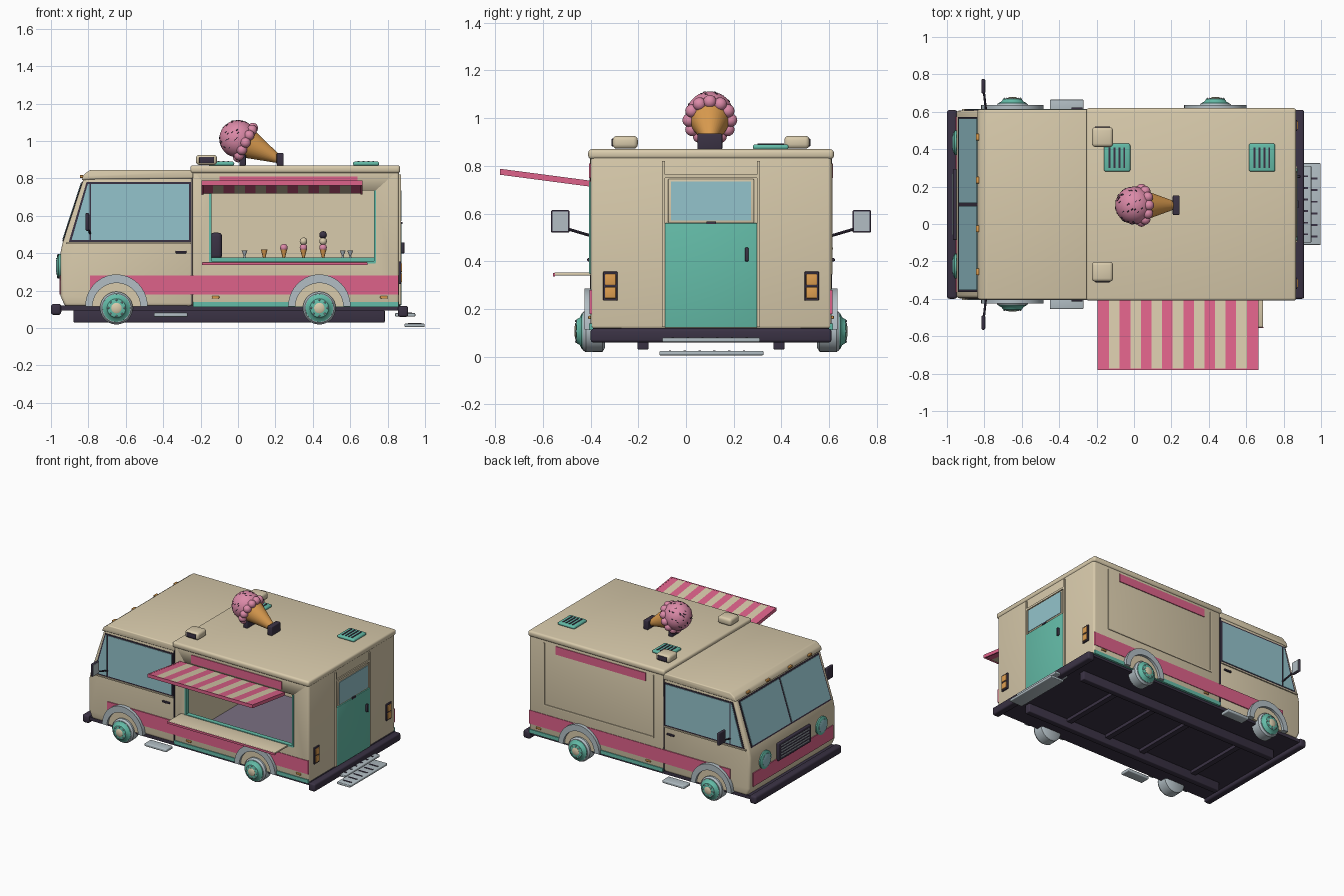
import bpy, bmesh, math, random
from mathutils import Vector

if "Cube" in bpy.data.objects:
    bpy.data.objects.remove(bpy.data.objects["Cube"], do_unlink=True)
random.seed(4)


def material(name, *rgb):
    lin = [((c / 255 + 0.055) / 1.055) ** 2.4 for c in rgb] + [1]
    m = bpy.data.materials.new(name)
    m.use_nodes = True
    m.diffuse_color = lin
    m.node_tree.nodes["Principled BSDF"].inputs["Base Color"].default_value = lin
    return m


CREAM = material("cream", 217, 203, 172)
PINK = material("raspberry_pink", 222, 98, 138)
TEAL = material("teal", 100, 188, 168)
GLASS = material("window_blue", 148, 196, 204)
GREY = material("light_grey", 178, 190, 196)
DARK = material("dark_plum", 58, 50, 68)
AMBER = material("amber", 222, 158, 80)
SCOOP = material("scoop_pink", 220, 138, 168)
FLOOR = material("floor_grey", 122, 112, 130)

CY, HW = 0.105, 0.505      # centre line and half width of the van
SIDES = (("right", -1), ("left", 1))


def finish(name, bm, mat, bevel=0, smooth=True):
    bmesh.ops.recalc_face_normals(bm, faces=bm.faces)
    me = bpy.data.meshes.new(name)
    bm.to_mesh(me)
    bm.free()
    ob = bpy.data.objects.new(name, me)
    bpy.context.collection.objects.link(ob)
    me.materials.append(mat)
    bpy.ops.object.select_all(action='DESELECT')
    ob.select_set(True)
    bpy.context.view_layer.objects.active = ob
    if bevel:
        b = ob.modifiers.new("bevel", 'BEVEL')
        b.width, b.segments = bevel, 3
        bpy.ops.object.modifier_apply(modifier="bevel")
    if smooth:
        bpy.ops.object.shade_smooth_by_angle(angle=math.radians(35))
    return ob


def prism(name, pts, y0, y1, mat, bevel=0):
    """Side outline in x and z, extruded across y."""
    bm = bmesh.new()
    f = bm.faces.new([bm.verts.new((x, y0, z)) for x, z in pts])
    r = bmesh.ops.extrude_face_region(bm, geom=[f])
    moved = [v for v in r["geom"] if isinstance(v, bmesh.types.BMVert)]
    bmesh.ops.translate(bm, verts=moved, vec=(0, y1 - y0, 0))
    return finish(name, bm, mat, bevel)


def box(name, x0, x1, y0, y1, z0, z1, mat, bevel=0):
    return prism(name, [(x0, z0), (x1, z0), (x1, z1), (x0, z1)], y0, y1, mat, bevel)


def side_box(name, s, x0, x1, d0, d1, z0, z1, mat, bevel=0):
    """Box on one flank; d is the distance out from the flank."""
    return box(name, x0, x1, CY + s * (HW + d0), CY + s * (HW + d1), z0, z1, mat, bevel)


def lathe(name, profile, loc, axis, mat, segs=28):
    """Spin (radius, height) points around an axis."""
    bm = bmesh.new()
    q = Vector(axis).to_track_quat('Z', 'Y')
    rings = []
    for r, h in profile:
        rings.append([bm.verts.new(Vector(loc) + q @ Vector((r * math.cos(t), r * math.sin(t), h)))
                      for t in (2 * math.pi * i / segs for i in range(segs))])
    for a, b in zip(rings, rings[1:]):
        for i in range(segs):
            j = (i + 1) % segs
            bm.faces.new((a[i], a[j], b[j], b[i]))
    bm.faces.new(rings[0])
    bm.faces.new(rings[-1])
    return finish(name, bm, mat)


def ball(name, loc, r, mat, sub=2):
    bm = bmesh.new()
    bmesh.ops.create_icosphere(bm, subdivisions=sub, radius=r)
    bmesh.ops.translate(bm, verts=bm.verts, vec=loc)
    return finish(name, bm, mat)


def cut(ob, cutter):
    cutter.hide_render = True
    m = ob.modifiers.new("cut", 'BOOLEAN')
    m.operation, m.object, m.solver = 'DIFFERENCE', cutter, 'EXACT'
    bpy.context.view_layer.objects.active = ob
    bpy.ops.object.modifier_apply(modifier="cut")
    bpy.data.objects.remove(cutter, do_unlink=True)


# Kitchen body, hollow with a serving hatch
body = box("kitchen_body", -0.245, 0.862, CY - HW, CY + HW, 0.115, 0.85, CREAM, 0.015)
cut(body, box("room_cutter", -0.2, 0.82, CY - 0.475, CY + 0.475, 0.15, 0.82, CREAM))
cut(body, box("hatch_cutter", -0.155, 0.735, -0.5, -0.3, 0.35, 0.735, CREAM))
box("kitchen_floor", -0.2, 0.82, CY - 0.475, CY + 0.475, 0.148, 0.155, FLOOR)
box("kitchen_roof", -0.255, 0.867, CY - 0.515, CY + 0.515, 0.828, 0.87, CREAM, 0.015)

# Cab
prism("cab_body", [(-0.925, 0.115), (-0.948, 0.17), (-0.95, 0.40), (-0.938, 0.455), (-0.825, 0.80),
                   (-0.8, 0.83), (-0.24, 0.83), (-0.24, 0.115)], CY - 0.502, CY + 0.502, CREAM, 0.018)
prism("cab_roof", [(-0.838, 0.79), (-0.826, 0.82), (-0.79, 0.846), (-0.24, 0.846), (-0.24, 0.8), (-0.79, 0.795)],
      CY - 0.508, CY + 0.508, CREAM, 0.008)


def windscreen(name, y0, y1, t0, t1, out, mat):
    p = lambda t, o: (-0.938 + 0.113 * t - o, 0.455 + 0.345 * t + o * 0.33)
    prism(name, [p(t0, 0), p(t0, out), p(t1, out), p(t1, 0)], y0, y1, mat)


windscreen("windscreen_seal", CY - 0.468, CY + 0.468, 0.02, 0.95, 0.004, DARK)
for n, s in SIDES:
    windscreen(n + "_windscreen", CY + s * 0.008, CY + s * 0.458, 0.05, 0.92, 0.007, GLASS)
    for k in (0.13, 0.36):
        box(n + "_roof_marker", -0.846, -0.828, CY + s * k - 0.018, CY + s * k + 0.018, 0.803, 0.818, AMBER, 0.004)

# Cab front: grille, headlights and stripe
box("front_stripe", -0.955, -0.94, CY - 0.47, CY + 0.47, 0.18, 0.28, PINK)
box("grille", -0.968, -0.945, CY - 0.19, CY + 0.19, 0.265, 0.395, DARK, 0.006)
for i in range(5):
    box("grille_slat", -0.972, -0.966, CY - 0.165, CY + 0.165, 0.286 + i * 0.021, 0.292 + i * 0.021, GREY)
for n, s in SIDES:
    at = (-0.945, CY + s * 0.33, 0.33)
    lathe(n + "_headlight_ring", [(0.066, 0), (0.066, 0.014), (0.05, 0.022)], at, (-1, 0, 0), TEAL)
    lathe(n + "_headlight_lens", [(0.048, 0), (0.046, 0.023), (0.025, 0.029)], at, (-1, 0, 0), GLASS)

# Flank details on both sides
for n, s in SIDES:
    y = CY + s * HW
    prism(n + "_window_seal", [(-0.905, 0.46), (-0.81, 0.78), (-0.252, 0.78), (-0.252, 0.46)], y - s * 0.01, y + s * 0.001, DARK)
    prism(n + "_cab_window", [(-0.785, 0.47), (-0.785, 0.77), (-0.262, 0.77), (-0.262, 0.47)], y - s * 0.01, y + s * 0.004, GLASS)
    prism(n + "_quarter_window", [(-0.89, 0.47), (-0.803, 0.77), (-0.795, 0.77), (-0.795, 0.47)], y - s * 0.01, y + s * 0.004, GLASS)
    side_box(n + "_belt_trim", s, -0.92, -0.25, -0.01, 0.006, 0.449, 0.458, CREAM)
    side_box(n + "_door_gap", s, -0.248, -0.242, -0.01, 0.002, 0.12, 0.8, DARK)
    side_box(n + "_door_handle", s, -0.335, -0.275, 0, 0.014, 0.4, 0.413, DARK, 0.004)
    side_box(n + "_stripe", s, -0.79, 0.858, -0.01, 0.004, 0.18, 0.28, PINK)
    side_box(n + "_skirt", s, -0.24, 0.858, -0.01, 0.006, 0.112, 0.14, TEAL)
    side_box(n + "_sign_panel", s, -0.1, 0.64, -0.01, 0.006, 0.75, 0.81, PINK)
    side_box(n + "_step", s, -0.45, -0.27, -0.02, 0.055, 0.06, 0.082, GREY, 0.006)
    for x in (-0.12, 0.78):
        side_box(n + "_side_marker", s, x - 0.02, x + 0.02, 0, 0.01, 0.158, 0.172, AMBER, 0.004)
    # Mirror on its arm
    my = CY + s * 0.632
    box(n + "_mirror_case", -0.815, -0.797, my - 0.039, my + 0.039, 0.52, 0.615, DARK, 0.007)
    box(n + "_mirror_glass", -0.798, -0.794, my - 0.033, my + 0.033, 0.527, 0.608, GREY)
    a, b = Vector((-0.79, CY + s * 0.49, 0.503)), Vector((-0.806, my, 0.545))
    lathe(n + "_mirror_arm", [(0.006, 0), (0.006, (b - a).length)], a, b - a, DARK, 8)
    # Wheels under half-round arches
    for x in (-0.65, 0.435):
        c = (x, y, 0.107)
        arc = [(math.cos(math.pi * i / 20), math.sin(math.pi * i / 20)) for i in range(21)]
        ring = [(x + 0.167 * u, 0.115 + 0.172 * v) for u, v in arc]
        inner = [(x + 0.128 * u, 0.115 + 0.126 * v) for u, v in arc]
        prism(n + "_wheel_arch", ring + inner[::-1], y - s * 0.01, y + s * 0.026, GREY)
        prism(n + "_wheel_well", inner, y - s * 0.01, y + s * 0.007, CREAM)
        lathe(n + "_tyre", [(0.07, -0.06), (0.086, -0.05), (0.088, 0.02), (0.078, 0.034)], c, (0, s, 0), GREY)
        lathe(n + "_hub", [(0.076, 0), (0.074, 0.037), (0.058, 0.045), (0.05, 0.058), (0.035, 0.062)], c, (0, s, 0), TEAL)
        lathe(n + "_hub_cap", [(0.028, 0.05), (0.028, 0.063), (0.018, 0.068)], c, (0, s, 0), CREAM)
        for k in range(8):
            t = k * math.pi / 4
            ball(n + "_wheel_nut", (x + 0.043 * math.cos(t), y + s * 0.06, 0.107 + 0.043 * math.sin(t)), 0.006, GREY, 1)

# Closed panel on the far flank
for x in (-0.16, 0.735):
    side_box("left_panel_trim", 1, x - 0.005, x + 0.005, -0.01, 0.005, 0.35, 0.81, CREAM)
side_box("left_panel_sill", 1, -0.165, 0.74, -0.01, 0.005, 0.345, 0.355, CREAM)

# Hatch frame, serving shelf and striped awning
for x in (-0.155, 0.727):
    box("hatch_post", x, x + 0.012, -0.407, -0.37, 0.35, 0.735, TEAL)
box("hatch_sill", -0.155, 0.735, -0.405, -0.37, 0.346, 0.358, TEAL)
box("serving_shelf", -0.19, 0.69, -0.553, -0.395, 0.34, 0.353, CREAM, 0.004)
box("shelf_edge", -0.192, 0.692, -0.557, -0.55, 0.336, 0.351, PINK)


def awning(name, x0, x1, u0, u1, lift, drop, mat):
    e = [(-0.40 - 0.38 * u, 0.725 + 0.05 * u) for u in (u0, u1)]
    bm = bmesh.new()
    q = [[bm.verts.new((x, y, z + k)) for y, z in e] for x in (x0, x1) for k in (lift, drop)]
    for a, b in ((0, 1), (1, 3), (3, 2), (2, 0)):
        bm.faces.new((q[a][0], q[a][1], q[b][1], q[b][0]))
    for k in (0, 1):
        bm.faces.new([q[i][k] for i in (0, 1, 3, 2)])
    finish(name, bm, mat, 0, False)


for i in range(15):
    w = 0.85 / 15
    awning("awning_stripe", -0.19 + i * w, -0.19 + (i + 1) * w, 0, 0.99, 0.012, -0.006, CREAM if i % 2 else PINK)
awning("awning_front_rail", -0.193, 0.663, 0.98, 1, 0.013, -0.012, PINK)
for x in (-0.195, 0.655):
    awning("awning_side_rail", x, x + 0.01, 0, 1, 0.013, -0.012, PINK)

# Kitchen counter with treats
box("back_counter", -0.17, 0.73, 0.38, 0.58, 0.335, 0.37, CREAM)
box("counter_edge", -0.17, 0.73, 0.372, 0.382, 0.35, 0.378, TEAL)
box("ice_machine", -0.15, -0.085, 0.41, 0.5, 0.37, 0.51, DARK, 0.02)
for x, count in ((0.14, 0), (0.245, 1), (0.35, 2), (0.455, 3)):
    lathe("small_cone", [(0.006, 0), (0.018, 0.045)], (x, 0.43, 0.375), (0, 0, 1), AMBER, 10)
    for k in range(count):
        ball("small_scoop", (x, 0.43, 0.43 + k * 0.034), 0.021, (SCOOP, CREAM, DARK)[k])
for x in (0.035, 0.56, 0.6):
    lathe("cup", [(0.012, 0), (0.004, 0.015), (0.016, 0.045)], (x, 0.43, 0.37), (0, 0, 1), GREY, 10)

# Rear door, lamps and steps
for y in (-0.1, 0.297):
    box("rear_door_post", 0.85, 0.872, y, y + 0.013, 0.125, 0.82, CREAM)
box("rear_door_header", 0.85, 0.87, -0.09, 0.3, 0.75, 0.765, CREAM)
box("rear_door", 0.85, 0.875, -0.088, 0.298, 0.122, 0.56, TEAL, 0.004)
box("rear_window_frame", 0.85, 0.871, -0.075, 0.285, 0.562, 0.745, CREAM, 0.004)
box("rear_window", 0.86, 0.875, -0.063, 0.273, 0.572, 0.735, GLASS)
box("rear_latch", 0.87, 0.88, 0.085, 0.125, 0.556, 0.568, DARK)
box("rear_handle", 0.87, 0.89, 0.247, 0.262, 0.4, 0.458, DARK, 0.004)
for n, s in SIDES:
    y = CY + s * 0.422
    box(n + "_tail_lamp_case", 0.855, 0.872, y - 0.03, y + 0.03, 0.235, 0.357, DARK, 0.004)
    for z in (0.245, 0.3):
        box(n + "_tail_lamp", 0.865, 0.878, y - 0.023, y + 0.023, z, z + 0.047, AMBER, 0.004)
for x, z, y0, y1 in ((0.84, 0.062, -0.1, 0.31), (0.89, 0.006, -0.112, 0.325)):
    box("rear_step", x, x + 0.108, y0, y1, z, z + 0.018, GREY, 0.005)
    for i in range(6):
        y = y0 + 0.04 + i * 0.062
        box("step_tread", x + 0.02, x + 0.09, y, y + 0.01, z + 0.016, z + 0.021, DARK)

# Bumpers and chassis
box("front_bumper", -1.0, -0.945, CY - 0.505, CY + 0.505, 0.07, 0.13, DARK, 0.015)
box("rear_bumper", 0.855, 0.91, CY - 0.505, CY + 0.505, 0.06, 0.118, DARK, 0.012)
box("under_plate", -0.95, 0.865, CY - 0.495, CY + 0.495, 0.095, 0.12, DARK)
for n, s in SIDES:
    box(n + "_chassis_beam", -0.88, 0.785, CY + s * 0.285 - 0.023, CY + s * 0.285 + 0.023, 0.03, 0.096, DARK, 0.006)
for x in (-0.65, -0.2, 0.1, 0.435):
    box("cross_beam", x - 0.02, x + 0.02, CY - 0.28, CY + 0.28, 0.072, 0.096, DARK)

# Roof vents and loudspeakers
for x in (-0.09, 0.685):
    box("roof_vent", x - 0.07, x + 0.07, 0.28, 0.43, 0.868, 0.89, TEAL, 0.01)
    for i in range(4):
        box("vent_slot", x - 0.045 + i * 0.026, x - 0.035 + i * 0.026, 0.3, 0.41, 0.885, 0.893, DARK)
for n, s in SIDES:
    y = CY + s * 0.36
    box(n + "_speaker", -0.225, -0.112, y - 0.053, y + 0.053, 0.872, 0.926, CREAM, 0.018)
    box(n + "_speaker_mesh", -0.208, -0.128, y + s * 0.045, y + s * 0.057, 0.882, 0.915, DARK, 0.004)

# Giant cone lying on two mounts
centre, axis = Vector((0, 0.1, 1.012)), Vector((0.89, 0, -0.45)).normalized()
ball("giant_scoop", centre, 0.1, SCOOP, 4)
lathe("giant_cone", [(0.085, 0.03), (0.08, 0.06), (0.016, 0.26)], centre, axis, AMBER, 32)
turn = axis.to_track_quat('Z', 'Y')
for i in range(12):
    t = i * math.pi / 6
    ball("scoop_ruffle", centre + turn @ Vector((0.087 * math.cos(t), 0.087 * math.sin(t), 0.045)), 0.028, SCOOP, 3)
for i in range(50):
    d = turn @ Vector((random.gauss(0, 1), random.gauss(0, 1), -abs(random.gauss(0, 1)))).normalized()
    side = d.orthogonal().normalized() * random.choice((1, -1))
    lathe("sprinkle", [(0.0025, -0.006), (0.0025, 0.006)], centre + d * 0.1, side, DARK, 6)
box("cone_tip_mount", 0.207, 0.244, 0.048, 0.152, 0.868, 0.936, DARK, 0.006)
box("scoop_mount", 0.008, 0.042, 0.05, 0.15, 0.868, 0.93, DARK, 0.006)
